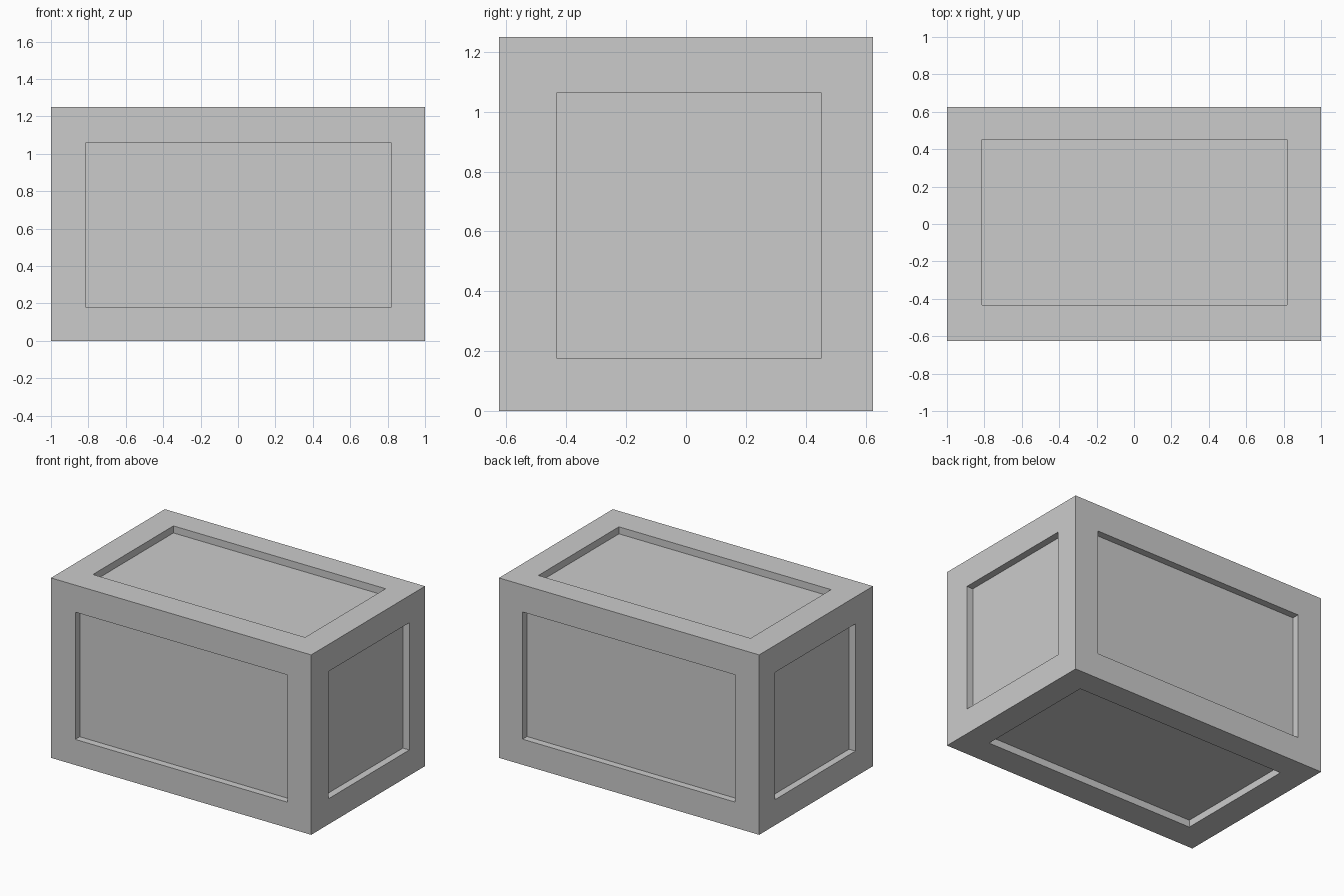
import bpy, bmesh
from mathutils import Matrix, Vector

if "Cube" in bpy.data.objects:
    bpy.data.objects.remove(bpy.data.objects["Cube"])

LO, HI = Vector((-1, -0.625, 0)), Vector((1, 0.625, 1.25))                  # crate body
PLO, PHI = Vector((-0.813, -0.432, 0.178)), Vector((0.818, 0.452, 1.062))   # panel limits
DEPTH = 0.049


def add_box(bm, lo, hi):
    m = Matrix.Translation((lo + hi) / 2) @ Matrix.Diagonal((*(hi - lo), 1))
    bmesh.ops.create_cube(bm, size=1, matrix=m)


def make_object(name, boxes):
    bm = bmesh.new()
    for lo, hi in boxes:
        add_box(bm, lo, hi)
    mesh = bpy.data.meshes.new(name)
    bm.to_mesh(mesh)
    bm.free()
    obj = bpy.data.objects.new(name, mesh)
    bpy.context.collection.objects.link(obj)
    return obj


# Crate body
crate = make_object("crate", [(LO, HI)])

# One shallow cutter per side for the recessed panels
cuts = []
for axis in range(3):
    lo, hi = PLO.copy(), PHI.copy()
    lo[axis], hi[axis] = LO[axis] - 0.1, LO[axis] + DEPTH
    cuts.append((lo, hi))
    lo, hi = PLO.copy(), PHI.copy()
    lo[axis], hi[axis] = HI[axis] - DEPTH, HI[axis] + 0.1
    cuts.append((lo, hi))
cutter = make_object("panel_cutter", cuts)

# Carve the panels and bake the result
mod = crate.modifiers.new("panels", 'BOOLEAN')
mod.operation = 'DIFFERENCE'
mod.solver = 'EXACT'
mod.object = cutter
bpy.context.view_layer.objects.active = crate
bpy.ops.object.modifier_apply(modifier=mod.name)
bpy.data.objects.remove(cutter, do_unlink=True)
